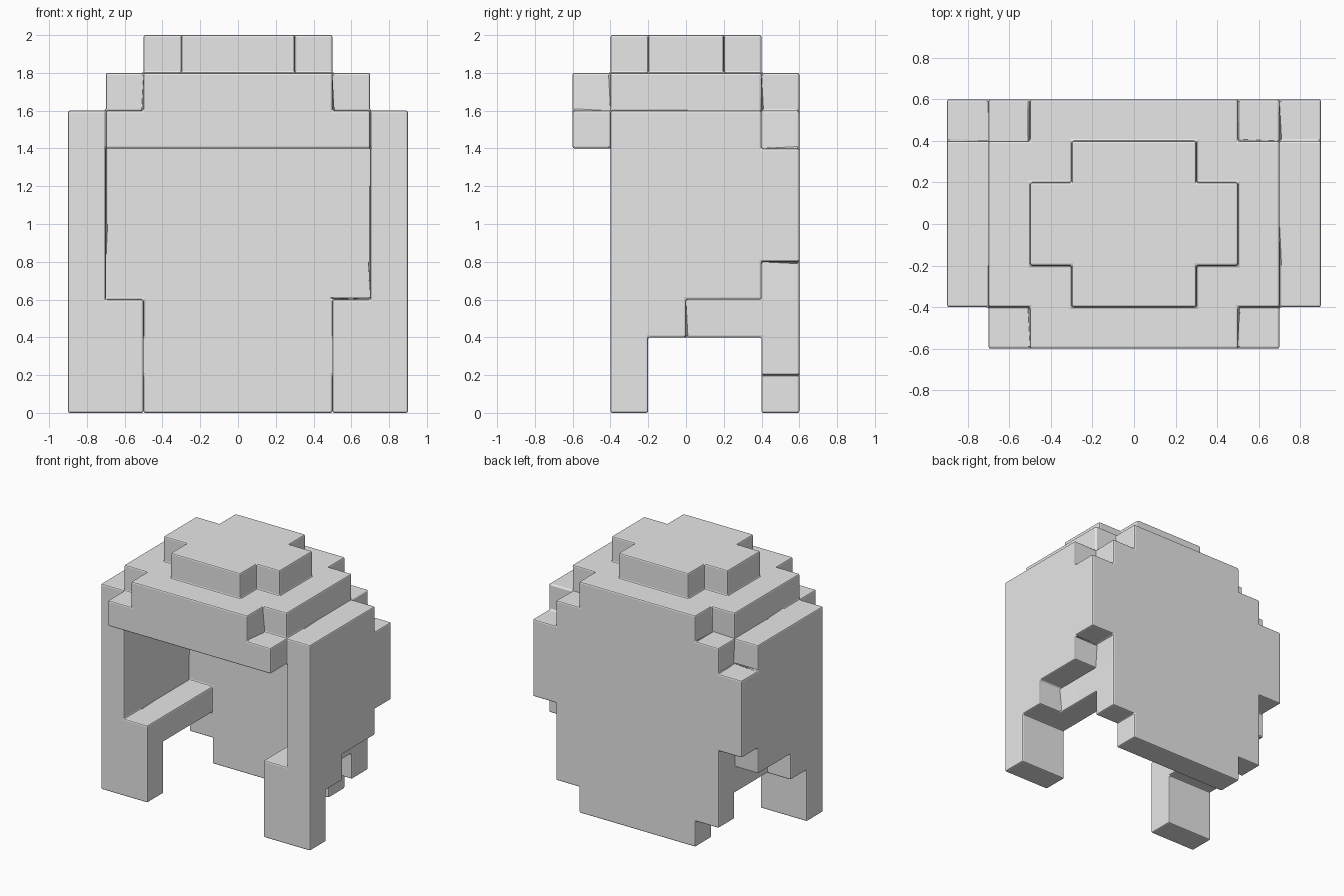
import bpy
import bmesh
from mathutils import Vector

cube = bpy.data.objects.get("Cube")
if cube:
    bpy.data.objects.remove(cube, do_unlink=True)

CELL = 0.2

# Blocky parts as inclusive cell ranges: distance from centre, depth, height
PARTS = {
    "crown_long": ((0, 2), (2, 3), (9, 9)),
    "crown_wide": ((0, 1), (1, 4), (9, 9)),
    "roof": ((0, 3), (1, 4), (8, 8)),
    "roof_front_and_back": ((0, 2), (0, 5), (8, 8)),
    "brow": ((0, 3), (0, 0), (7, 7)),
    "temple_fill": ((3, 3), (1, 2), (7, 7)),
    "side_wall": ((4, 4), (1, 4), (3, 7)),
    "cheek": ((4, 4), (1, 2), (2, 2)),
    "inner_rail": ((3, 3), (1, 4), (2, 2)),
    "front_post": ((3, 4), (1, 1), (0, 1)),
    "back_bottom": ((0, 2), (5, 5), (0, 0)),
    "back_lower": ((0, 3), (5, 5), (1, 3)),
    "back_middle": ((0, 4), (5, 5), (4, 6)),
    "back_upper": ((0, 3), (5, 5), (7, 7)),
}


def span(limits):
    return range(limits[0], limits[1] + 1)


# Fill the cells of every part, mirrored left to right
cells = set()
for xs, ys, zs in PARTS.values():
    for x in span(xs):
        for y in span(ys):
            for z in span(zs):
                cells.update({(x, y, z), (-x, y, z)})

# Skin the cells with outer faces only, so flush parts join without seams
bm = bmesh.new()
corners = {}


def corner(point):
    key = tuple(round(c * 2) for c in point)
    if key not in corners:
        x, y, z = point
        corners[key] = bm.verts.new((x * CELL, (y - 2.5) * CELL, (z + 0.5) * CELL))
    return corners[key]


for cell in sorted(cells):
    for axis in range(3):
        for sign in (-1, 1):
            normal = Vector((0, 0, 0))
            normal[axis] = sign
            if tuple(int(c) for c in Vector(cell) + normal) in cells:
                continue
            u = Vector((0, 0, 0))
            u[(axis + 1) % 3] = 0.5
            v = normal.cross(u)
            mid = Vector(cell) + normal / 2
            bm.faces.new([corner(mid + d) for d in (-u - v, u - v, u + v, v - u)])

mesh = bpy.data.meshes.new("helmet_shell")
bm.to_mesh(mesh)
bm.free()
shell = bpy.data.objects.new("helmet_shell", mesh)
bpy.context.collection.objects.link(shell)

# Softened block edges
bevel = shell.modifiers.new("soft_edges", "BEVEL")
bevel.width = 0.01
bevel.segments = 2
bevel.limit_method = "ANGLE"

# Plain grey
grey = bpy.data.materials.new("light_grey")
grey.use_nodes = True
colour = (0.8, 0.8, 0.8, 1)
grey.diffuse_color = colour
grey.node_tree.nodes["Principled BSDF"].inputs["Base Color"].default_value = colour
mesh.materials.append(grey)
